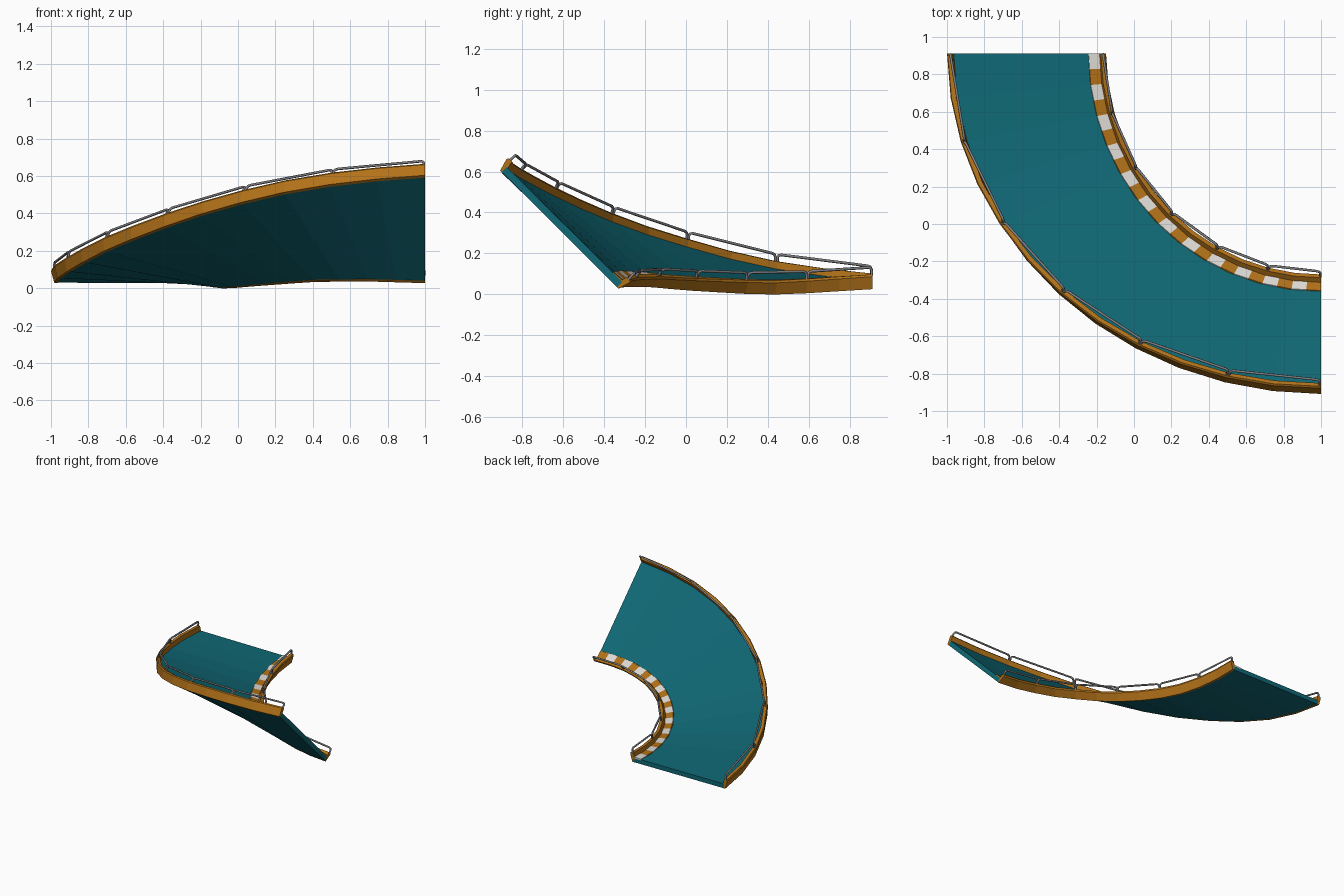
import bpy, bmesh, math
from mathutils import Vector

if "Cube" in bpy.data.objects:
    bpy.data.objects.remove(bpy.data.objects["Cube"])

N = 12  # straight facets around the quarter turn


def material(name, rgb):
    m = bpy.data.materials.new(name)
    m.diffuse_color = (*rgb, 1)
    m.use_nodes = True
    m.node_tree.nodes["Principled BSDF"].inputs["Base Color"].default_value = m.diffuse_color
    return m


TEAL = material("teal_surface", (0.005, 0.14, 0.18))
ORANGE = material("orange_paint", (0.45, 0.17, 0.01))
WHITE = material("white_paint", (0.75, 0.72, 0.68))
STEEL = material("steel", (0.22, 0.22, 0.23))


def lerp_table(table, t):
    for (a, va), (b, vb) in zip(table, table[1:]):
        if t <= b + 1e-9:
            return va + (vb - va) * (t - a) / (b - a)
    return table[-1][1]


# heights of the lower edges through the turn
OUTER_Z = [(0, .03), (.083, .055), (.167, .09), (.25, .14), (.333, .20), (.417, .262), (.5, .328),
           (.583, .395), (.667, .458), (.75, .513), (.833, .555), (.917, .585), (1, .605)]
INNER_Z = [(0, .026), (.167, .006), (.25, 0), (.333, .003), (.5, .018), (.667, .035), (.833, .037), (1, .028)]


def edges(i):
    t = i / N
    c, s = math.cos(t * math.pi / 2), math.sin(t * math.pi / 2)
    outer = Vector((1 - 1.982 * c, .912 - 1.82 * s, lerp_table(OUTER_Z, t)))
    inner = Vector((1 - 1.168 * c, .912 - 1.242 * s, lerp_table(INNER_Z, t)))
    return outer, inner


def place(t, u, v, side="outer"):
    """Point in the banked cross-section: u runs inward from that edge, v is square to the deck."""
    i = min(int(t * N + 1e-6), N - 1)
    f = t * N - i
    (o0, i0), (o1, i1) = edges(i), edges(i + 1)
    o, n = o0.lerp(o1, f), i0.lerp(i1, f)
    d = (n - o).normalized()
    flat = Vector((d.x, d.y, 0)).normalized()
    up = Vector((0, 0, 1)) * d.dot(flat) - flat * d.z
    return (o + d * u if side == "outer" else n - d * u) + up * v


def add_object(name, bm, mats):
    bmesh.ops.recalc_face_normals(bm, faces=bm.faces)
    me = bpy.data.meshes.new(name)
    bm.to_mesh(me)
    bm.free()
    for m in mats:
        me.materials.append(m)
    ob = bpy.data.objects.new(name, me)
    bpy.context.collection.objects.link(ob)
    return ob


def sweep(bm, ts, points, mat=0):
    """Skin a closed section along the turn; points(t) gives the section."""
    rings = [[bm.verts.new(p) for p in points(t)] for t in ts]
    k = len(rings[0])
    faces = [bm.faces.new((a[j], a[(j + 1) % k], b[(j + 1) % k], b[j]))
             for a, b in zip(rings, rings[1:]) for j in range(k)]
    faces += [bm.faces.new(rings[0]), bm.faces.new(rings[-1])]
    for f in faces:
        f.material_index = mat


STATIONS = [i / N for i in range(N + 1)]

# banked road deck
bm = bmesh.new()
sweep(bm, STATIONS, lambda t: [place(t, .01, 0), place(t, .01, .035),
                               place(t, .01, .035, "inner"), place(t, .01, 0, "inner")])
add_object("road_deck", bm, [TEAL])

# side walls, leaning slightly outwards with a chamfered cap
WALL = [(0, -.001), (-.018, .06), (-.014, .071), (.010, .071), (.018, .036), (.018, -.001)]
for side in ("outer", "inner"):
    bm = bmesh.new()
    sweep(bm, STATIONS, lambda t: [place(t, u, v, side) for u, v in WALL])
    add_object(side + "_wall", bm, [ORANGE])

# striped kerb along the inside of the turn
bm = bmesh.new()
KERB = [(.017, .03), (.017, .042), (.075, .039), (.078, .03)]
for i in range(2 * N):
    sweep(bm, [i / 24, (i + 1) / 24], lambda t: [place(t, u, v, "inner") for u, v in KERB], i % 2)
add_object("striped_kerb", bm, [WHITE, ORANGE])

# guard rails: six bent tube hoops on each wall
for side in ("outer", "inner"):
    cu = bpy.data.curves.new(side + "_guard_rail", "CURVE")
    cu.dimensions = "3D"
    cu.bevel_depth = .007
    cu.bevel_resolution = 1
    cu.use_fill_caps = True
    for k in range(6):
        t0, t1 = k / 6 + .002, (k + 1) / 6 - .002
        a0, a1 = place(t0, -.003, .065, side), place(t1, -.003, .065, side)
        b0, b1 = place(t0, -.001, .106, side), place(t1, -.001, .106, side)
        along = (b1 - b0).normalized() * .018
        pts = [a0, a0.lerp(b0, .65), b0.lerp(a0, .1) + along * .3, b0 + along,
               b1 - along, b1.lerp(a1, .1) - along * .3, a1.lerp(b1, .65), a1]
        sp = cu.splines.new("POLY")
        sp.points.add(len(pts) - 1)
        for p, q in zip(sp.points, pts):
            p.co = (*q, 1)
    cu.materials.append(STEEL)
    bpy.context.collection.objects.link(bpy.data.objects.new(side + "_guard_rail", cu))
